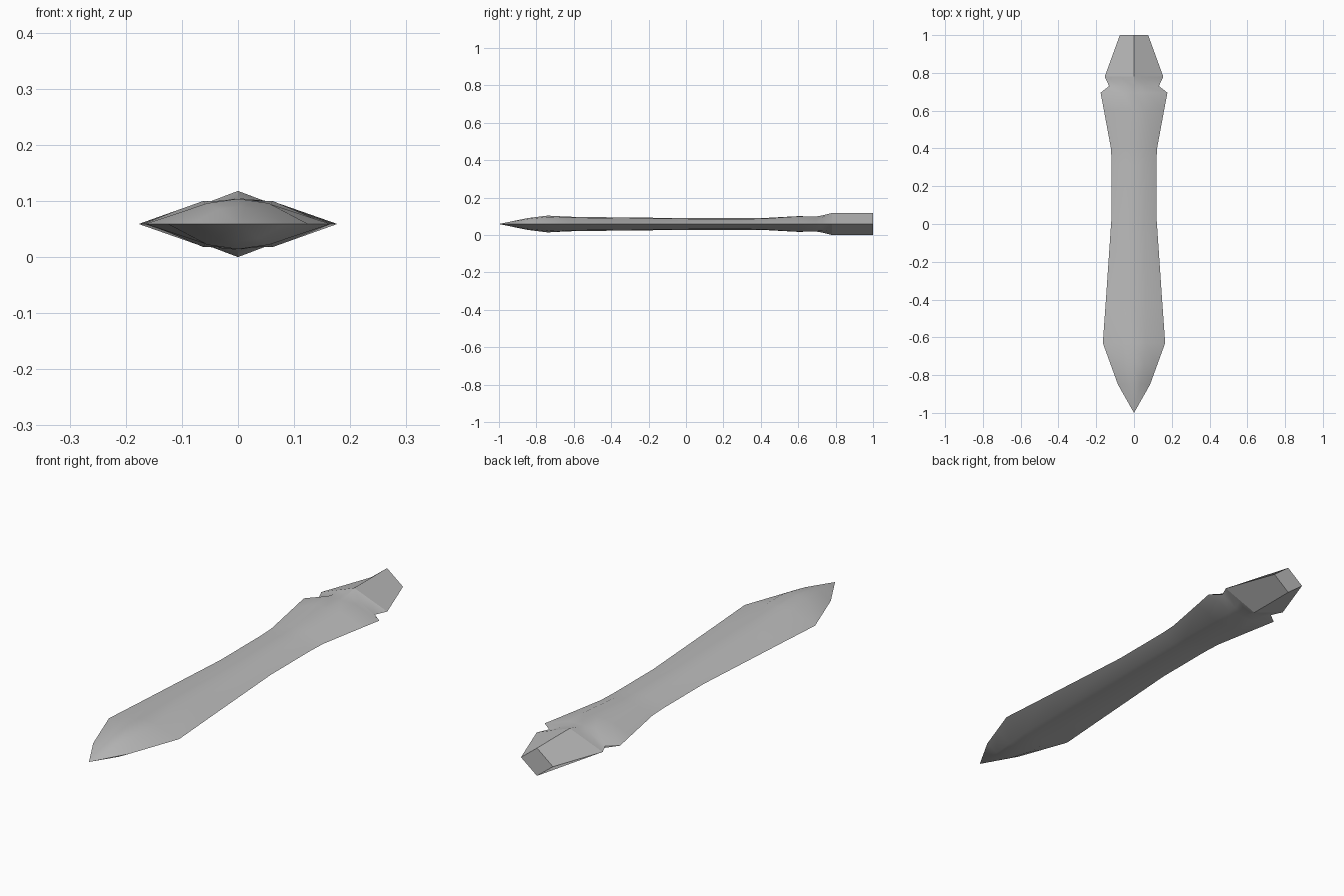
import bpy
import bmesh

cube = bpy.data.objects.get("Cube")
if cube:
    bpy.data.objects.remove(cube, do_unlink=True)

MID = 0.059  # height of the cutting edge plane

steel = bpy.data.materials.new("grey steel")
steel.use_nodes = True
colour = (0.5, 0.5, 0.5, 1)
steel.diffuse_color = colour
steel.node_tree.nodes["Principled BSDF"].inputs["Base Color"].default_value = colour

# Blade stations: y, half width, shoulder x, shoulder height, ridge height
stations = [
    (-0.85, 0.085, 0.035, 0.026, 0.031),
    (-0.74, 0.125, 0.055, 0.037, 0.045),
    (-0.63, 0.165, 0.062, 0.034, 0.039),
    (-0.42, 0.150, 0.060, 0.031, 0.036),
    (0.05, 0.118, 0.055, 0.027, 0.031),
    (0.32, 0.118, 0.055, 0.027, 0.031),
    (0.40, 0.122, 0.055, 0.028, 0.031),
    (0.60, 0.159, 0.062, 0.041, 0.042),
    (0.695, 0.177, 0.063, 0.040, 0.040),
    (0.73, 0.132, 0.060, 0.036, 0.046),
    (0.78, 0.155, 0.0775, 0.0295, 0.059),
]


def section(bm, y, w, s, hs, hc):
    """Mirrored eight-point lens section."""
    pts = [(w, 0), (s, hs), (0, hc), (-s, hs), (-w, 0), (-s, -hs), (0, -hc), (s, -hs)]
    return [bm.verts.new((x, y, MID + z)) for x, z in pts]


def finish(bm, name):
    bmesh.ops.recalc_face_normals(bm, faces=bm.faces)
    mesh = bpy.data.meshes.new(name)
    bm.to_mesh(mesh)
    bm.free()
    mesh.materials.append(steel)
    obj = bpy.data.objects.new(name, mesh)
    bpy.context.collection.objects.link(obj)
    bpy.ops.object.select_all(action="DESELECT")
    obj.select_set(True)
    bpy.context.view_layer.objects.active = obj
    bpy.ops.object.shade_smooth_by_angle(angle=0.55)
    return obj


def bridge(bm, a, b):
    n = len(a)
    for i in range(n):
        j = (i + 1) % n
        bm.faces.new((a[i], a[j], b[j], b[i]))


# Blade: pointed tip, slim waist, flared shoulders and notched neck
bm = bmesh.new()
rings = [section(bm, *st) for st in stations]
tip = bm.verts.new((0, -1, MID))
for i in range(8):
    bm.faces.new((tip, rings[0][i], rings[0][(i + 1) % 8]))
for a, b in zip(rings, rings[1:]):
    bridge(bm, a, b)
finish(bm, "blade")

# Tang: tapering block with a diamond section, closed at the back
bm = bmesh.new()
ends = []
for y, w in ((0.78, 0.155), (1.0, 0.075)):
    pts = [(w, 0), (0, MID), (-w, 0), (0, -MID)]
    ends.append([bm.verts.new((x, y, MID + z)) for x, z in pts])
bridge(bm, *ends)
bm.faces.new(ends[1])
tang = finish(bm, "tang")
for face in tang.data.polygons:
    face.use_smooth = False
